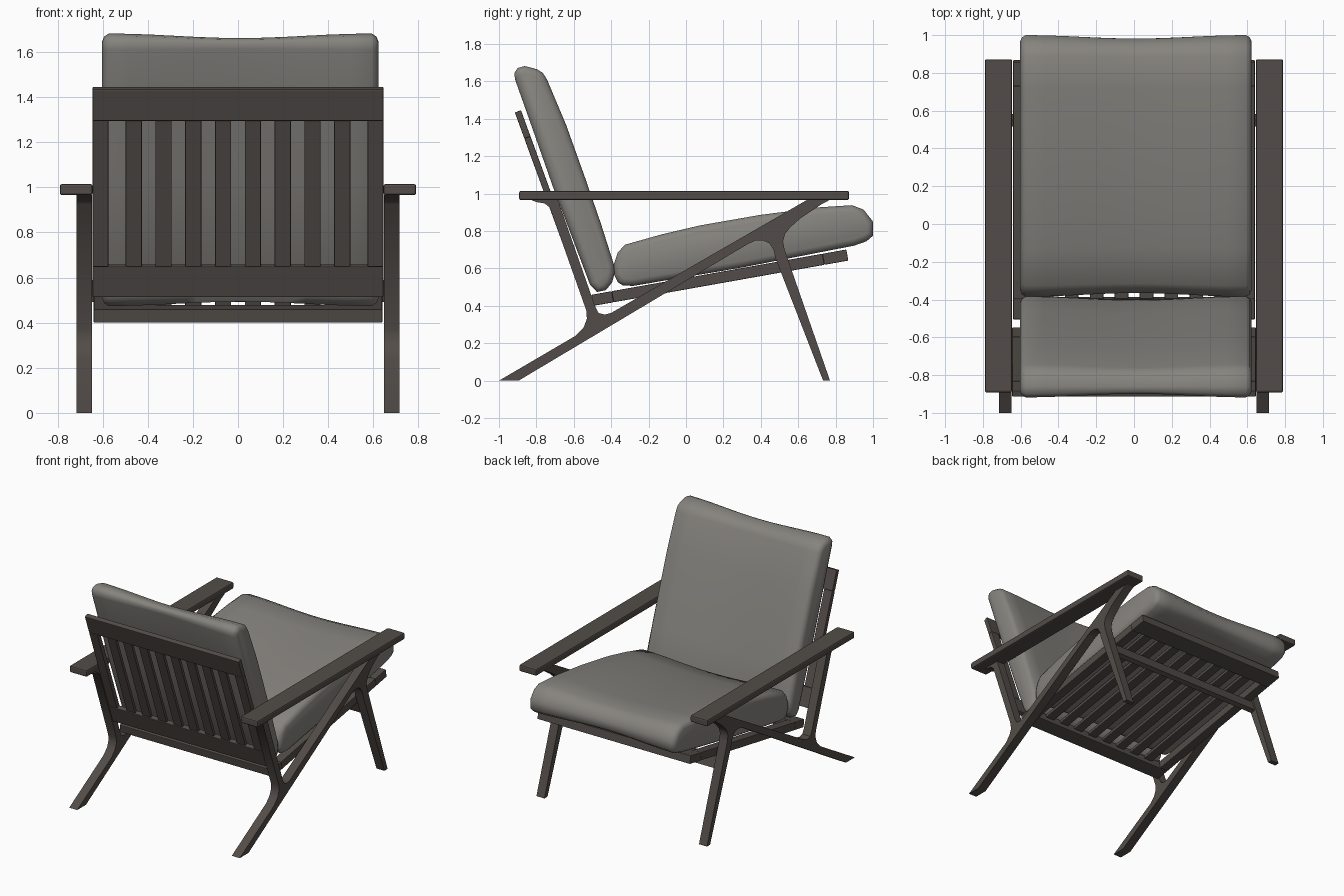
import bpy, bmesh, math
from mathutils import Matrix, Vector

if "Cube" in bpy.data.objects:
    bpy.data.objects.remove(bpy.data.objects["Cube"])


def material(name, rgb):
    m = bpy.data.materials.new(name)
    m.diffuse_color = (*rgb, 1)
    m.use_nodes = True
    m.node_tree.nodes["Principled BSDF"].inputs["Base Color"].default_value = m.diffuse_color
    return m


WOOD = material("dark wood", (0.085, 0.073, 0.065))
CLOTH = material("grey cloth", (0.24, 0.23, 0.21))


def finish(name, bm, mat, bevel=0, mirror=False, smooth=None):
    bmesh.ops.recalc_face_normals(bm, faces=bm.faces)
    me = bpy.data.meshes.new(name)
    bm.to_mesh(me)
    bm.free()
    ob = bpy.data.objects.new(name, me)
    bpy.context.collection.objects.link(ob)
    me.materials.append(mat)
    if bevel:
        b = ob.modifiers.new("Bevel", 'BEVEL')
        b.width, b.segments, b.limit_method = bevel, 2, 'ANGLE'
    if mirror:
        ob.modifiers.new("Mirror", 'MIRROR')
    if smooth:
        bpy.ops.object.select_all(action='DESELECT')
        bpy.context.view_layer.objects.active = ob
        ob.select_set(True)
        bpy.ops.object.shade_smooth_by_angle(angle=math.radians(smooth))
    return ob


def add_box(bm, x0, x1, y0, y1, z0, z1):
    m = Matrix.Translation(((x0 + x1) / 2, (y0 + y1) / 2, (z0 + z1) / 2))
    m = m @ Matrix.Diagonal((x1 - x0, y1 - y0, z1 - z0, 1))
    bmesh.ops.create_cube(bm, size=1, matrix=m)


def slat_frame(name, half, length, low, high, thick, slat_z, origin, tilt):
    """Rails, stiles and eight slats, laid flat and then tilted about x."""
    bm = bmesh.new()
    inner = half - 0.07
    add_box(bm, -half, half, 0, low, 0, thick)
    add_box(bm, -half, half, length - high, length, 0, thick)
    for s in (-1, 1):
        a, b = sorted((s * inner, s * half))
        add_box(bm, a, b, low, length - high, 0, thick)
    for i in range(8):
        x = (i - 3.5) * 0.132
        add_box(bm, x - 0.036, x + 0.036, low, length - high, *slat_z)
    ob = finish(name, bm, WOOD, bevel=0.004)
    ob.location = origin
    ob.rotation_euler.x = math.radians(tilt)


def cushion(name, profile, half, cx):
    """Loft a side profile across x, rounded at the ends and dished mid-width."""
    pts = [Vector(p) for p in profile]
    n = len(pts)
    area = sum(pts[i - 1].cross(pts[i]) for i in range(n))
    normals = []
    for i in range(n):
        t = (pts[(i + 1) % n] - pts[i]).normalized() + (pts[i] - pts[i - 1]).normalized()
        t.normalize()
        normals.append(Vector((-t.y, t.x)) * (1 if area > 0 else -1))
    flat = half - 0.03
    stations = [(-half, 0.035), (-half + 0.01, 0.013)]
    for i in range(13):
        x = -flat + 2 * flat * i / 12
        stations.append((x, 0.01 * (1 + math.cos(math.pi * x / flat))))
    stations += [(half - 0.01, 0.013), (half, 0.035)]
    bm = bmesh.new()
    rings = []
    for x, d in stations:
        rings.append([bm.verts.new((x + cx, *(p + nm * d))) for p, nm in zip(pts, normals)])
    for a, b in zip(rings, rings[1:]):
        for i in range(n):
            j = (i + 1) % n
            bm.faces.new((a[i], a[j], b[j], b[i]))
    bm.faces.new(rings[0])
    bm.faces.new(rings[-1])
    finish(name, bm, CLOTH, smooth=60)


# Side frame: diagonal back leg, forked front leg and rear upright in one profile
side = [(-1.0, 0), (-0.895, 0), (0.33, 0.73), (0.37, 0.748), (0.41, 0.75),
        (0.445, 0.735), (0.468, 0.70), (0.48, 0.65), (0.733, 0), (0.77, 0),
        (0.527, 0.70), (0.519, 0.745), (0.53, 0.785), (0.56, 0.822),
        (0.61, 0.866), (0.72, 0.94), (0.77, 0.967), (0.648, 0.967),
        (-0.40, 0.362), (-0.435, 0.353), (-0.468, 0.362), (-0.487, 0.40),
        (-0.685, 0.967), (-0.83, 0.967), (-0.80, 0.955), (-0.755, 0.947),
        (-0.728, 0.925), (-0.533, 0.375), (-0.53, 0.33), (-0.547, 0.285),
        (-0.59, 0.24)]
bm = bmesh.new()
face = bm.faces.new([bm.verts.new((0.648, y, z)) for y, z in side])
ext = bmesh.ops.extrude_face_region(bm, geom=[face])
bmesh.ops.translate(bm, vec=(0.067, 0, 0),
                    verts=[v for v in ext["geom"] if isinstance(v, bmesh.types.BMVert)])
finish("side_frame", bm, WOOD, mirror=True, smooth=35)

# Armrests
bm = bmesh.new()
add_box(bm, 0.645, 0.79, -0.892, 0.872, 0.965, 1.015)
finish("armrest", bm, WOOD, bevel=0.01, mirror=True)

# Slatted back and seat frames
slat_frame("back_frame", 0.645, 0.98, 0.142, 0.149, 0.035, (0.006, 0.029),
           (0, -0.547, 0.525), 110)
slat_frame("seat_frame", 0.64, 1.384, 0.11, 0.13, 0.06, (0.03, 0.055),
           (0, -0.495, 0.40), 10.07)

# Cross beam between the front legs
bm = bmesh.new()
add_box(bm, -0.65, 0.65, -0.018, 0.018, -0.045, 0.045)
beam = finish("front_cross_beam", bm, WOOD)
beam.location = (0, 0.55, 0.54)
beam.rotation_euler.x = math.radians(21)

# Cushions
cushion("back_cushion",
        [(-0.914, 1.61), (-0.918, 1.645), (-0.90, 1.672), (-0.861, 1.682),
         (-0.797, 1.665), (-0.765, 1.645), (-0.743, 1.61), (-0.64, 1.365),
         (-0.54, 1.086), (-0.455, 0.84), (-0.385, 0.62), (-0.381, 0.575),
         (-0.395, 0.525), (-0.428, 0.484), (-0.476, 0.474), (-0.513, 0.513),
         (-0.711, 1.035), (-0.82, 1.345)], 0.613, 0.01)
cushion("seat_cushion",
        [(-0.385, 0.567), (-0.385, 0.625), (-0.365, 0.685), (-0.326, 0.727),
         (-0.13, 0.782), (0.075, 0.83), (0.396, 0.886), (0.716, 0.927),
         (0.888, 0.938), (0.95, 0.914), (1.0, 0.85), (1.0, 0.775),
         (0.965, 0.745), (0.90, 0.722), (0.30, 0.605), (-0.28, 0.507),
         (-0.335, 0.508), (-0.364, 0.525)], 0.613, 0.01)
